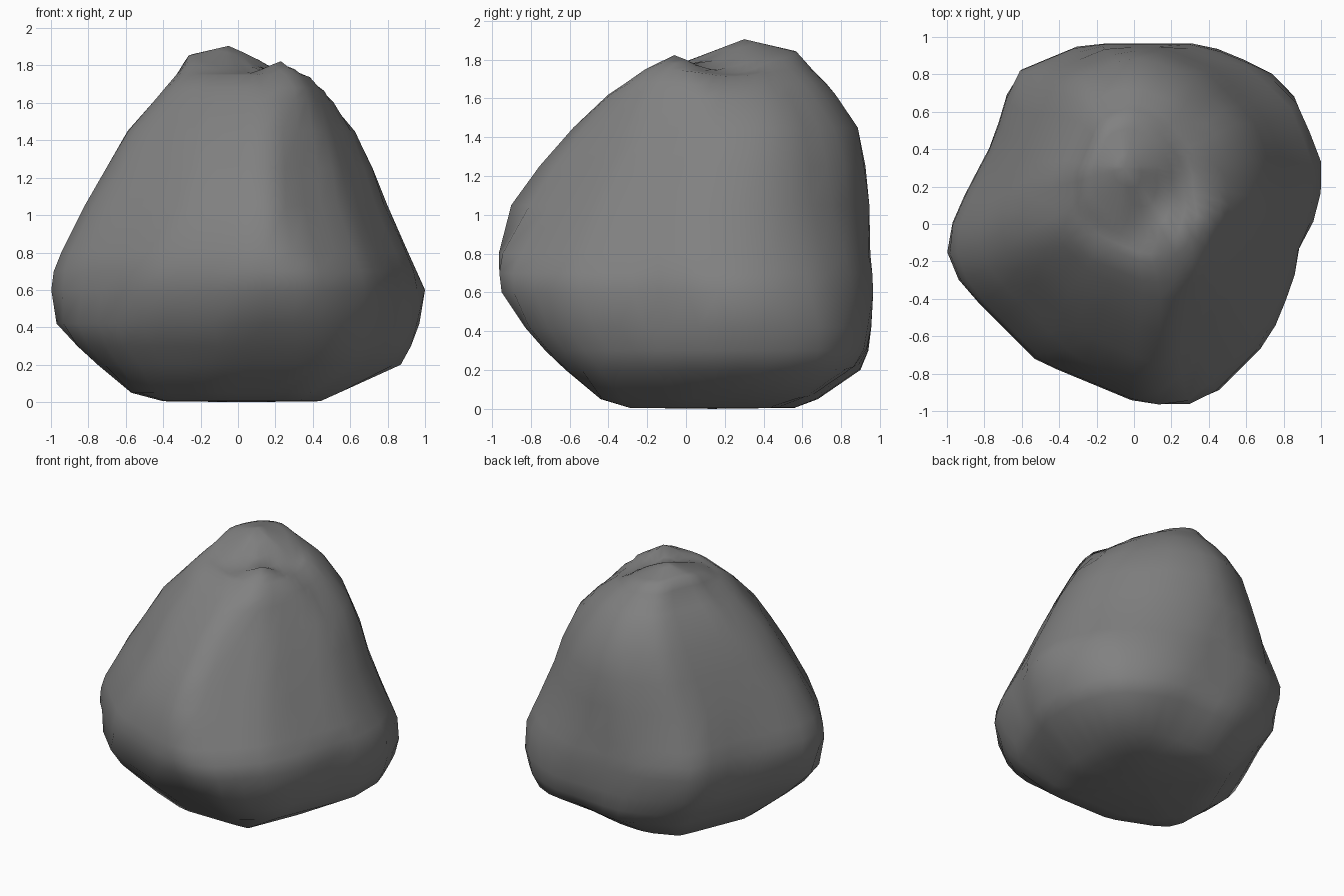
import bpy, bmesh, math
from mathutils import Vector

if "Cube" in bpy.data.objects:
    bpy.data.objects.remove(bpy.data.objects["Cube"])

# Rock profile: height, then reach toward E, NE, N, NW, W, SW, S, SE
LEVELS = [
    (0.005, .44, .52, .56, .53, .40, .40, .29, .46),
    (0.05, .54, .72, .68, .68, .57, .56, .44, .60),
    (0.20, .87, 1.02, .90, .82, .75, .71, .62, .77),
    (0.30, .925, 1.07, .94, .89, .86, .80, .725, .84),
    (0.42, .97, 1.09, .955, .96, .97, .87, .83, .90),
    (0.60, 1.0, 1.07, .965, 1.02, 1.0, .885, .95, .95),
    (0.70, .955, 1.03, .96, 1.02, .985, .88, .962, .94),
    (0.80, .91, .99, .95, .98, .945, .86, .965, .89),
    (1.05, .80, .90, .945, .90, .82, .725, .92, .75),
    (1.25, .72, .85, .925, .83, .705, .61, .77, .65),
    (1.45, .63, .77, .885, .77, .59, .49, .58, .54),
    (1.62, .53, .66, .77, .69, .44, .35, .40, .45),
    (1.68, .49, .60, .72, .64, .39, .30, .31, .42),
    (1.75, .40, .52, .65, .57, .33, .21, .21, .38),
]
# How full the outline is between those eight directions
FULLNESS = (1.02, 1.01, 1.0, .89, 1.04, .95, 1.06, .93)
# Shallow dents: centre, radius, push
DENTS = [
    ((.42, .27, 1.70), .22, (-.05, -.02, -.04)),
    ((-.80, .45, .65), .22, (.03, -.01, 0)),
    ((.95, -.10, .55), .15, (-.05, .01, 0)),
    ((.30, .80, .13), .18, (-.01, -.04, .04)),
]
SIDES = 40


def direction(a):
    return Vector((math.cos(a), math.sin(a)))


def section(reach):
    """Outline bounded by sixteen flat facets, sampled by angle."""
    c = Vector(((reach[0] - reach[4]) / 2, (reach[2] - reach[6]) / 2))
    facets = []
    for i in range(8):
        n = direction(i * math.pi / 4)
        facets.append((n, reach[i] - n.dot(c)))
    for i in range(8):
        mean = (facets[i][1] + facets[(i + 1) % 8][1]) / 2
        facets.append((direction((i + .5) * math.pi / 4), mean * FULLNESS[i]))
    pts = []
    for k in range(SIDES):
        d = direction(2 * math.pi * k / SIDES)
        r = min(h / n.dot(d) for n, h in facets if n.dot(d) > .05)
        pts.append(c + d * r)
    return c, pts


def crown(p):
    """Two peaks with a shallow notch between them."""
    d = p - Vector((-.05, .30))
    main = 1.905 - .23 * d.length - .2 * max(0, d.x) - .15 * max(0, -d.y)
    second = 1.84 - .45 * (p - Vector((.26, -.08))).length
    return max(main, second, 1.76)


bm = bmesh.new()
rings = []
for z, *reach in LEVELS:
    c, pts = section(reach)
    if not rings:
        base = bm.verts.new((c.x, c.y, 0))
    rings.append([bm.verts.new((p.x, p.y, z)) for p in pts])

# Crown rings shrink toward the main peak
peak = Vector((-.05, .30))
for f, blend in ((.9, .5), (.77, 1), (.6, 1), (.4, 1), (.2, 1)):
    ring = [peak + (p - peak) * f for p in pts]
    rings.append([bm.verts.new((p.x, p.y, 1.75 + (crown(p) - 1.75) * blend))
                  for p in ring])
tip = bm.verts.new((peak.x, peak.y, 1.905))

# Skin
for k in range(SIDES):
    j = (k + 1) % SIDES
    bm.faces.new((base, rings[0][j], rings[0][k]))
    bm.faces.new((tip, rings[-1][k], rings[-1][j]))
    for a, b in zip(rings, rings[1:]):
        bm.faces.new((a[k], a[j], b[j], b[k]))

# Dents
for centre, radius, push in DENTS:
    for v in bm.verts:
        w = math.exp(-((v.co - Vector(centre)).length / radius) ** 2)
        v.co += Vector(push) * w

bmesh.ops.recalc_face_normals(bm, faces=bm.faces)
for face in bm.faces:
    face.smooth = True

mesh = bpy.data.meshes.new("rock")
bm.to_mesh(mesh)
bm.free()
stone = bpy.data.materials.new("grey stone")
stone.diffuse_color = (.22, .22, .22, 1)
stone.use_nodes = True
stone.node_tree.nodes["Principled BSDF"].inputs["Base Color"].default_value = stone.diffuse_color
mesh.materials.append(stone)
rock = bpy.data.objects.new("rock", mesh)
bpy.context.collection.objects.link(rock)
